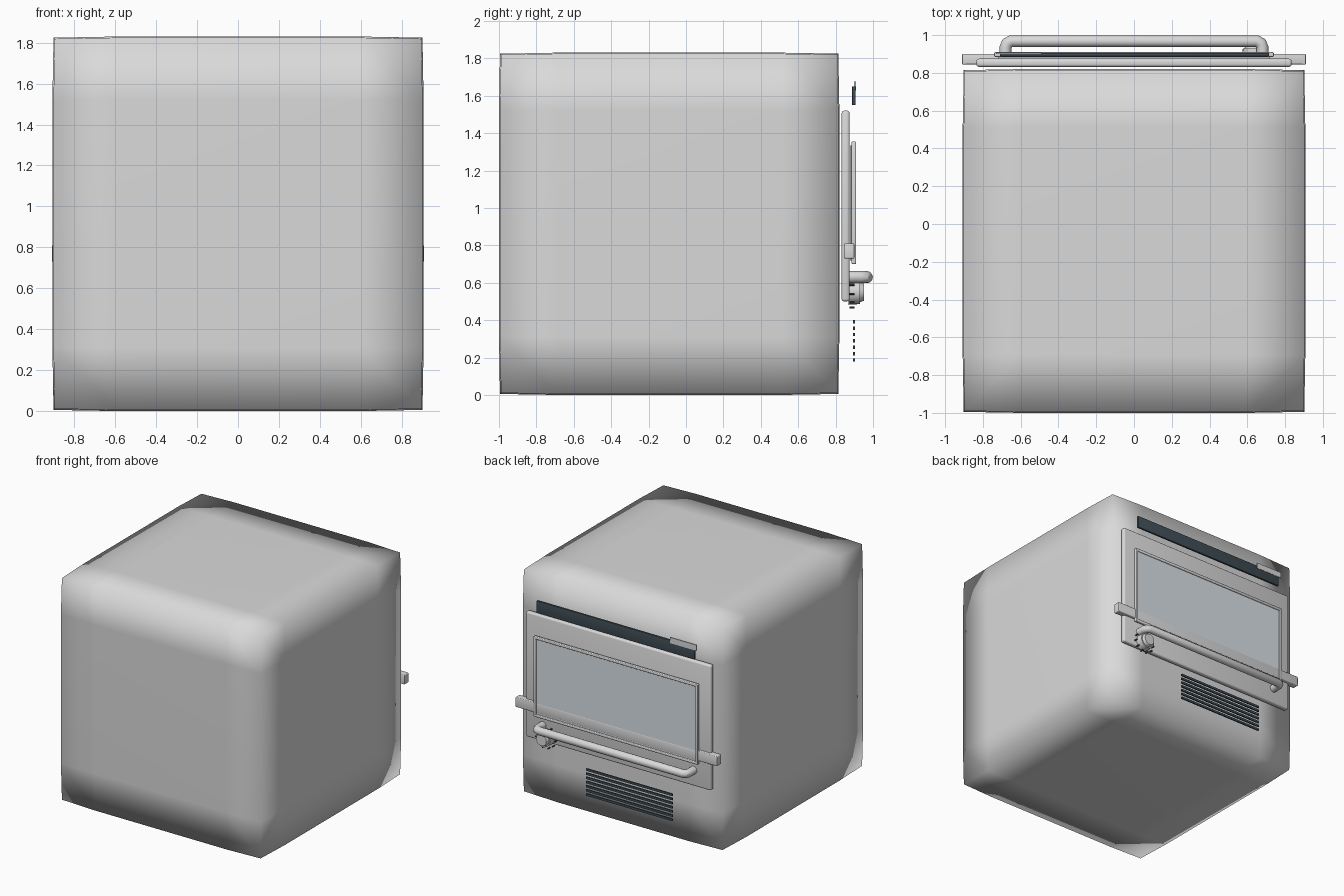
import bpy, bmesh, math
from mathutils import Matrix

if "Cube" in bpy.data.objects:
    bpy.data.objects.remove(bpy.data.objects["Cube"])


def material(name, r, g, b):
    m = bpy.data.materials.new(name)
    m.diffuse_color = (r, g, b, 1)
    m.use_nodes = True
    m.node_tree.nodes["Principled BSDF"].inputs["Base Color"].default_value = m.diffuse_color
    return m


GREY = material("grey_enamel", 0.7, 0.7, 0.7)
GLASS = material("pale_glass", 0.80, 0.87, 0.92)
DARK = material("dark_slate", 0.05, 0.073, 0.09)


def make(name, bm, mat):
    bmesh.ops.recalc_face_normals(bm, faces=bm.faces)
    me = bpy.data.meshes.new(name)
    bm.to_mesh(me)
    bm.free()
    me.materials.append(mat)
    ob = bpy.data.objects.new(name, me)
    bpy.context.collection.objects.link(ob)
    return ob


def smooth(ob, angle=35):
    bpy.ops.object.select_all(action='DESELECT')
    ob.select_set(True)
    bpy.context.view_layer.objects.active = ob
    bpy.ops.object.shade_smooth_by_angle(angle=math.radians(angle))


def box(name, x, y, z, mat, bevel=0.0):
    """Box from (min, max) ranges, with optional rounded edges."""
    bm = bmesh.new()
    bmesh.ops.create_cube(bm, size=1)
    for v in bm.verts:
        for i, (lo, hi) in enumerate((x, y, z)):
            v.co[i] = lo if v.co[i] < 0 else hi
    if bevel:
        bmesh.ops.bevel(bm, geom=bm.edges[:], offset=bevel, segments=3,
                        profile=0.5, affect='EDGES')
    ob = make(name, bm, mat)
    if bevel:
        smooth(ob)
    return ob


def cylinder(name, x, z, y0, y1, r0, r1, mat, sides=24):
    """Cylinder or cone along y."""
    bm = bmesh.new()
    bmesh.ops.create_cone(bm, cap_ends=True, segments=sides, radius1=r0,
                          radius2=r1, depth=y1 - y0)
    bm.transform(Matrix.Translation((x, (y0 + y1) / 2, z))
                 @ Matrix.Rotation(-math.pi / 2, 4, 'X'))
    ob = make(name, bm, mat)
    smooth(ob)
    return ob


# Oven body: slightly bulging box, fully smooth shaded across its edges
bm = bmesh.new()
bmesh.ops.create_cube(bm, size=2)
bmesh.ops.subdivide_edges(bm, edges=bm.edges[:], cuts=2, use_grid_fill=True)
for v in bm.verts:
    outer = [abs(c) > 0.9 for c in v.co]
    pull = 1 - 0.006 * (sum(outer) - 1)
    co = [math.copysign(pull if o else 0.66, c) for c, o in zip(v.co, outer)]
    v.co = (co[0] * 0.907, co[1] * 0.91 - 0.09, co[2] * 0.915 + 0.915)
for f in bm.faces:
    f.smooth = True
make("oven_body", bm, GREY)

# Door panel and the cross bar over it
box("door_panel", (-0.835, 0.835), (0.832, 0.875), (0.5, 1.52), GREY, 0.014)
box("cross_bar", (-0.91, 0.91), (0.845, 0.9), (0.73, 0.81), GREY, 0.006)

# Window glass with a thin frame around it
box("window_glass", (-0.72, 0.72), (0.876, 0.899), (0.72, 1.335), GLASS)
for s, side in ((-1, "left"), (1, "right")):
    box("window_frame_" + side, sorted((s * 0.718, s * 0.74)), (0.885, 0.91),
        (0.70, 1.355), GREY, 0.006)
for z, side in ((0.70, "bottom"), (1.333, "top")):
    box("window_frame_" + side, (-0.74, 0.74), (0.885, 0.91),
        (z, z + 0.022), GREY, 0.006)

# Tubular handle with bent ends
curve = bpy.data.curves.new("handle_path", 'CURVE')
curve.dimensions = '3D'
curve.bevel_depth = 0.032
curve.bevel_resolution = 4
curve.use_fill_caps = True
half = [(0.68, 0.86), (0.68, 0.935), (0.672, 0.956), (0.65, 0.968)]
path = half + [(-x, y) for x, y in reversed(half)]
spline = curve.splines.new('POLY')
spline.points.add(len(path) - 1)
for p, (x, y) in zip(spline.points, path):
    p.co = (x, y, 0.63, 1)
spline.use_smooth = True
tube = bpy.data.objects.new("handle_tube", curve)
bpy.context.collection.objects.link(tube)
dg = bpy.context.evaluated_depsgraph_get()
mesh = bpy.data.meshes.new_from_object(tube.evaluated_get(dg))
bpy.data.objects.remove(tube)
mesh.materials.clear()
mesh.materials.append(GREY)
handle = bpy.data.objects.new("handle", mesh)
bpy.context.collection.objects.link(handle)
smooth(handle)

# Rotary knob with a ring of dial marks
KX, KZ = 0.64, 0.55
cylinder("knob_base", KX, KZ, 0.868, 0.93, 0.068, 0.064, GREY)
cylinder("knob_cap", KX, KZ, 0.93, 0.952, 0.055, 0.046, GREY)
for i in range(10):
    a = math.radians(-240 + i * 300 / 9)
    cylinder(f"dial_mark_{i}", KX + 0.086 * math.cos(a), KZ + 0.086 * math.sin(a),
             0.874, 0.902, 0.006, 0.006, DARK, 8)

# Control strip and small display plate
box("control_strip", (-0.71, 0.715), (0.888, 0.906), (1.55, 1.65), DARK, 0.003)
box("display_plate", (-0.73, -0.49), (0.899, 0.908), (1.628, 1.675), GREY)

# Vent slots below the door
for i in range(7):
    z = 0.187 + i * 0.034
    box(f"vent_slot_{i}", (-0.51, 0.27), (0.893, 0.903), (z - 0.009, z + 0.009), DARK)
